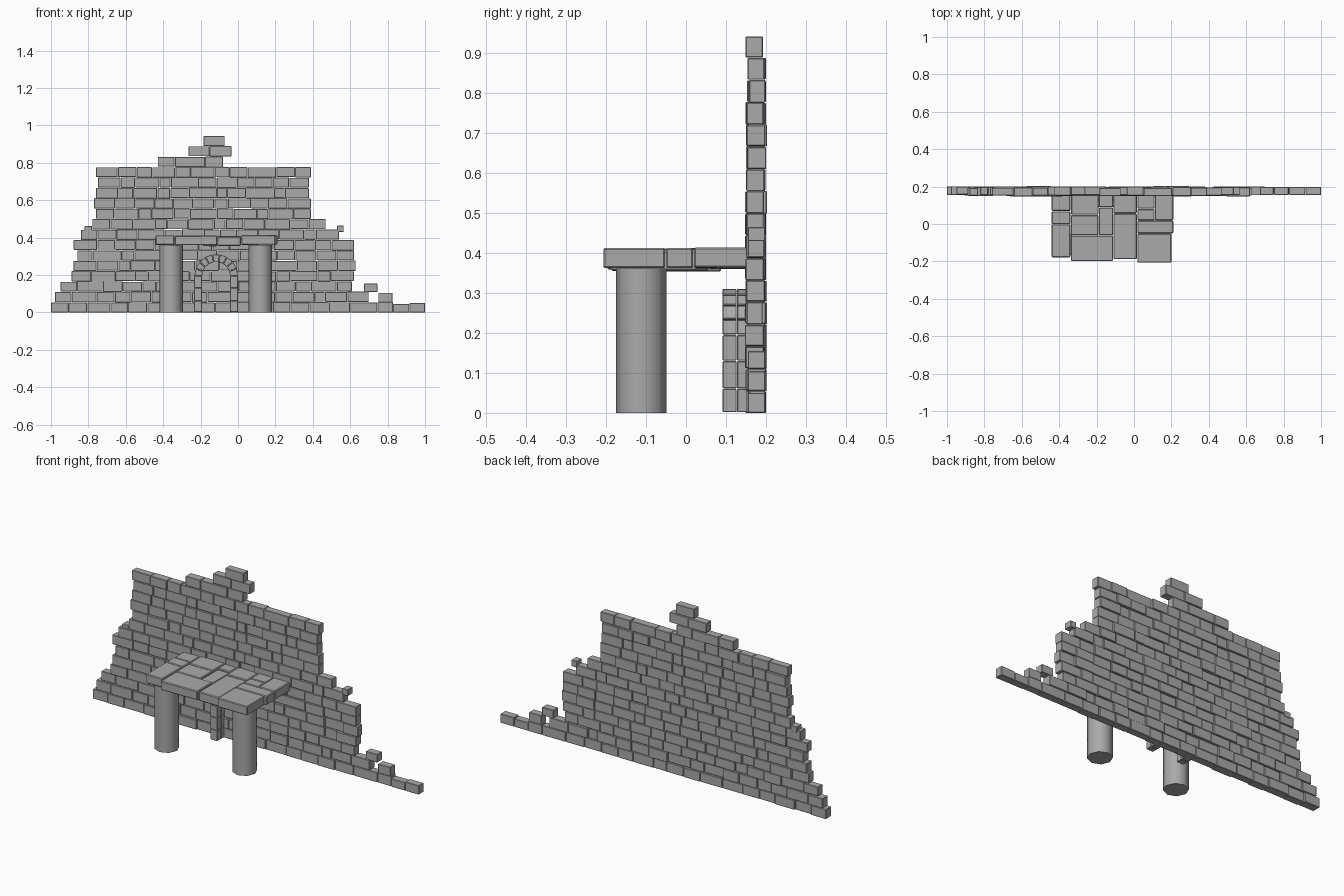
import bpy, bmesh, math, random
from mathutils import Matrix, Vector

if "Cube" in bpy.data.objects:
    bpy.data.objects.remove(bpy.data.objects["Cube"])
random.seed(4)

stone = bpy.data.materials.new("grey stone")
stone.use_nodes = True
stone.diffuse_color = (0.4, 0.4, 0.4, 1)
stone.node_tree.nodes["Principled BSDF"].inputs["Base Color"].default_value = (0.4, 0.4, 0.4, 1)


def add_block(bm, x, y, z, tilt=0.0):
    """Add a block spanning the (min, max) pairs x, y, z."""
    mid = Vector([(a + b) / 2 for a, b in (x, y, z)])
    size = [b - a for a, b in (x, y, z)]
    bmesh.ops.create_cube(bm, size=1, matrix=Matrix.Translation(mid)
                          @ Matrix.Rotation(tilt, 4, "Y") @ Matrix.Diagonal((*size, 1)))


def finish(name, bm, bevel=0.0):
    mesh = bpy.data.meshes.new(name)
    bmesh.ops.recalc_face_normals(bm, faces=bm.faces)
    bm.to_mesh(mesh)
    bm.free()
    mesh.materials.append(stone)
    obj = bpy.data.objects.new(name, mesh)
    bpy.context.collection.objects.link(obj)
    if bevel:
        mod = obj.modifiers.new("worn edges", "BEVEL")
        mod.width, mod.segments = bevel, 1
    return obj


# Ruined wall: staggered courses, each with its own left and right end
COURSE = 0.0556
ends = [(-1, 0.83), (-0.98, 0.7), (-0.95, 0.61), (-0.89, 0.62), (-0.88, 0.63),
        (-0.86, 0.62), (-0.88, 0.62), (-0.84, 0.54), (-0.78, 0.47), (-0.76, 0.39),
        (-0.77, 0.39), (-0.76, 0.38), (-0.75, 0.38), (-0.76, 0.39),
        (-0.43, -0.08), (-0.265, -0.035), (-0.185, -0.07)]
bm = bmesh.new()
for row, (left, right) in enumerate(ends):
    count = max(1, round((right - left) / 0.105))
    step = (right - left) / count
    cuts = [left] + [left + step * (i + random.uniform(-0.25, 0.25))
                     for i in range(1, count)] + [right]
    for a, b in zip(cuts, cuts[1:]):
        y = 0.175 + random.uniform(-0.004, 0.004)
        d = 0.02 + random.uniform(0, 0.004)
        z = row * COURSE
        low = 0 if row == 0 else random.uniform(-0.002, 0.002)
        add_block(bm, (a + 0.001, b - 0.001), (y - d, y + d),
                  (z + low, z + COURSE - random.uniform(0, 0.003)))
finish("wall_bricks", bm, 0.002)

# Loose bricks lying on the broken edges
bm = bmesh.new()
for x0, x1, z0, z1 in [(0.83, 0.915, 0, 0.045), (0.917, 1, 0, 0.05),
                       (0.75, 0.825, 0.055, 0.105), (0.675, 0.745, 0.11, 0.155),
                       (0.53, 0.565, 0.43, 0.465), (-0.82, -0.78, 0.43, 0.462)]:
    add_block(bm, (x0, x1), (0.155, 0.198), (z0, z1))
finish("loose_bricks", bm, 0.002)

# Doorway arch: two blocks deep, straight jambs and a ring of wedge stones
CX, SPRING, INNER, OUTER = -0.117, 0.195, 0.075, 0.117
bm = bmesh.new()
for y in ((0.092, 0.127), (0.128, 0.16)):
    for side in (-1, 1):
        x = sorted((CX + side * INNER, CX + side * OUTER))
        for z in ((0.002, 0.06), (0.061, 0.13), (0.131, SPRING)):
            add_block(bm, x, y, z)
    stones = 9
    for i in range(stones):
        a0, a1 = (math.pi * (i + k) / stones for k in (0.03, 0.97))
        rings = []
        for depth in y:
            rings.append([bm.verts.new((CX + r * math.cos(a), depth, SPRING + r * math.sin(a)))
                          for r, a in ((INNER, a0), (OUTER, a0), (OUTER, a1), (INNER, a1))])
        front, back = rings
        bm.faces.new(front)
        bm.faces.new(back[::-1])
        for k in range(4):
            n = (k + 1) % 4
            bm.faces.new((front[k], back[k], back[n], front[n]))
finish("doorway_arch", bm, 0.002)

# Columns: three stacked eight-sided drums
for name, cx in (("right_column", -0.358), ("left_column", 0.12)):
    bm = bmesh.new()
    for z0, z1 in ((0, 0.126), (0.126, 0.252), (0.252, 0.362)):
        bmesh.ops.create_cone(bm, cap_ends=True, segments=8, radius1=0.063, radius2=0.063,
                              depth=z1 - z0,
                              matrix=Matrix.Translation((cx, -0.112, (z0 + z1) / 2)))
    obj = finish(name, bm)
    bpy.ops.object.select_all(action="DESELECT")
    obj.select_set(True)
    bpy.context.view_layer.objects.active = obj
    bpy.ops.object.shade_smooth_by_angle(angle=math.radians(60))

# Porch roof: paving slabs, as x range, y range and bottom height
slabs = [(-0.44, -0.34, -0.178, -0.002, 0.362), (-0.44, -0.34, 0, 0.068, 0.362),
         (-0.44, -0.34, 0.07, 0.16, 0.36),
         (-0.337, -0.112, -0.198, -0.062, 0.36), (-0.337, -0.19, -0.06, 0.048, 0.36),
         (-0.337, -0.19, 0.05, 0.16, 0.362), (-0.188, -0.112, -0.06, 0.088, 0.354),
         (-0.188, -0.112, 0.09, 0.16, 0.36),
         (-0.11, 0.015, -0.188, 0.055, 0.356), (-0.11, 0.015, 0.057, 0.16, 0.36),
         (0.018, 0.2, -0.207, -0.052, 0.363), (0.018, 0.21, -0.05, 0.018, 0.363),
         (0.018, 0.11, 0.02, 0.08, 0.362), (0.018, 0.11, 0.082, 0.16, 0.362),
         (0.112, 0.21, 0.02, 0.16, 0.364)]
bm = bmesh.new()
for x0, x1, y0, y1, z in slabs:
    add_block(bm, (x0, x1), (y0, y1), (z, z + 0.05), random.uniform(-0.01, 0.01))
finish("porch_slabs", bm, 0.004)
